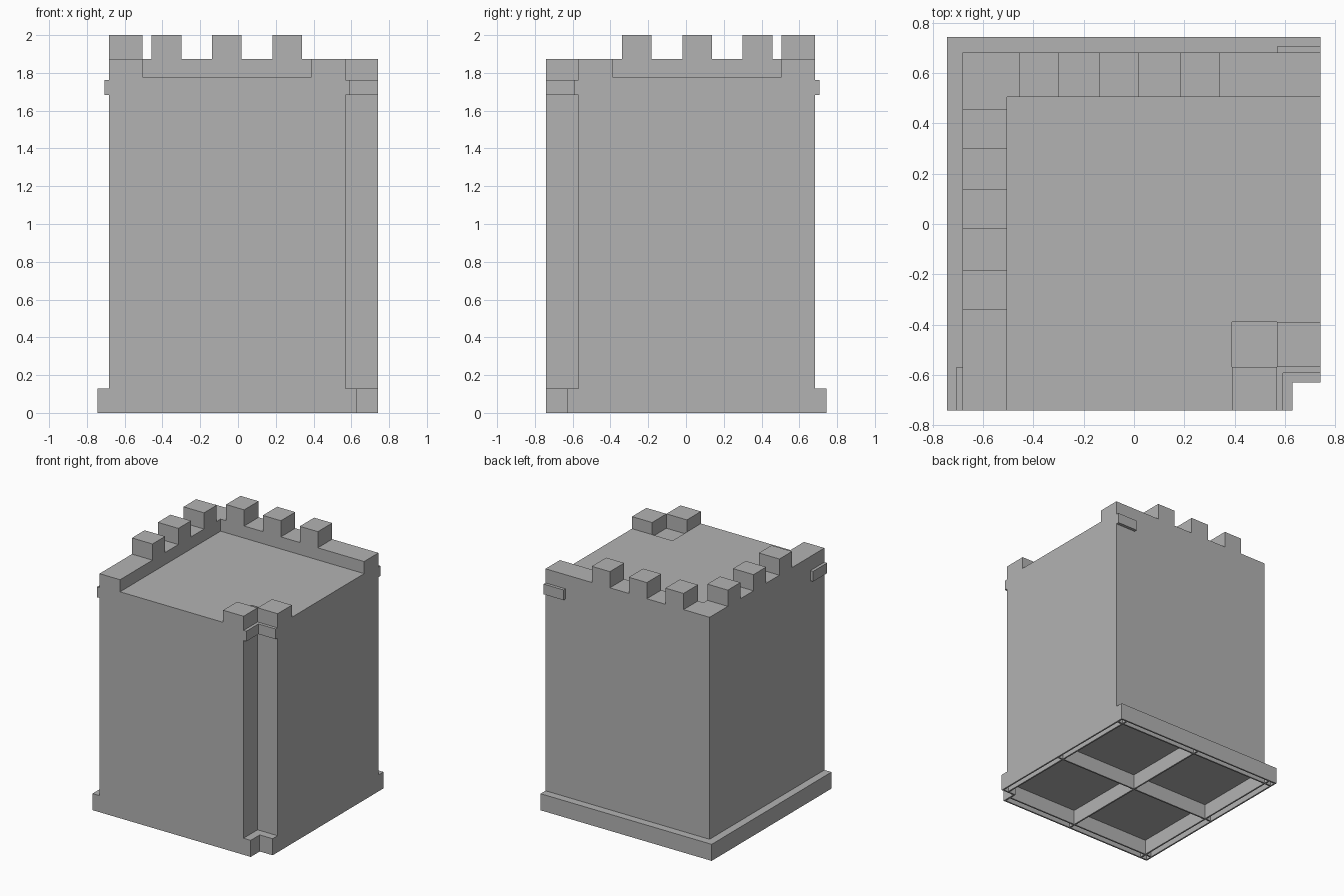
import bpy, bmesh

if "Cube" in bpy.data.objects:
    bpy.data.objects.remove(bpy.data.objects["Cube"])

stone = bpy.data.materials.new("grey_stone")
stone.diffuse_color = (0.45, 0.45, 0.45, 1)
stone.use_nodes = True
stone.node_tree.nodes["Principled BSDF"].inputs["Base Color"].default_value = stone.diffuse_color


def prism(name, outline, z0, z1, hollow=None):
    """Extrude a plan outline from z0 to z1; hollow = (rim, depth) opens the underside."""
    bm = bmesh.new()
    bottom = bm.faces.new([bm.verts.new((x, y, z0)) for x, y in outline])
    ext = bmesh.ops.extrude_face_region(bm, geom=[bottom], use_keep_orig=True)
    top = [v for v in ext["geom"] if isinstance(v, bmesh.types.BMVert)]
    bmesh.ops.translate(bm, verts=top, vec=(0, 0, z1 - z0))
    bmesh.ops.recalc_face_normals(bm, faces=bm.faces)
    if hollow:
        low = min(bm.faces, key=lambda f: f.calc_center_median().z)
        for size in (hollow[0], 0.0005):
            bmesh.ops.inset_region(bm, faces=[low], thickness=size, use_even_offset=True)
            if size == hollow[0]:
                bmesh.ops.translate(bm, verts=low.verts, vec=(0, 0, 0))
        bmesh.ops.translate(bm, verts=low.verts, vec=(0, 0, hollow[1]))
    me = bpy.data.meshes.new(name)
    bm.to_mesh(me)
    bm.free()
    me.materials.append(stone)
    ob = bpy.data.objects.new(name, me)
    bpy.context.collection.objects.link(ob)
    return ob


def box(name, x0, x1, y0, y1, z0, z1):
    return prism(name, [(x0, y0), (x1, y0), (x1, y1), (x0, y1)], z0, z1)


def notched(lo, hi, notch):
    """Square plan with the front right corner cut away."""
    return [(lo, -0.742), (notch, -0.742), (notch, -notch), (0.742, -notch),
            (0.742, hi), (lo, hi)]


# Tower body with its roof
body = prism("tower_body", notched(-0.683, 0.683, 0.568), 0.13, 1.778)

# Shallow recess in the roof behind the corner blocks
cutter = box("roof_recess_cutter", 0.39, 0.568, -0.568, -0.39, 1.76, 1.9)
cutter.hide_render = True
cutter.hide_viewport = True
cut = body.modifiers.new("roof_recess", "BOOLEAN")
cut.operation = "DIFFERENCE"
cut.object = cutter

# Plinth, hollow from below, with ribs inside
prism("plinth", notched(-0.744, 0.744, 0.63), 0, 0.13, hollow=(0.012, 0.12))
t = 0.006
for p in (-0.683, 0, 0.683):
    end = 0.63 if p < -0.6 else 0.735
    box("plinth_rib_across", -0.737, end, p - t, p + t, 0.003, 0.125)
    end = -0.63 if p > 0.6 else -0.735
    box("plinth_rib_along", p - t, p + t, end, 0.737, 0.003, 0.125)

# L-shaped parapet on the back and left walls
prism("parapet", [(-0.683, -0.742), (-0.505, -0.742), (-0.505, 0.505),
                  (0.742, 0.505), (0.742, 0.683), (-0.683, 0.683)], 1.778, 1.873)

# Merlons along both parapet runs
for a in (-0.457, -0.138, 0.183):
    b = a + 0.157
    box("back_merlon", a, b, 0.505, 0.683, 1.873, 2.0)
    box("left_merlon", -0.683, -0.505, -b, -a, 1.873, 2.0)

# Blocks either side of the notched corner
box("corner_block_front", 0.39, 0.568, -0.742, -0.568, 1.76, 1.873)
box("corner_block_right", 0.568, 0.742, -0.568, -0.39, 1.76, 1.873)

# Short ledges under the parapet ends and in the notch
box("left_ledge", -0.707, -0.683, -0.742, -0.568, 1.682, 1.762)
box("back_ledge", 0.568, 0.742, 0.683, 0.707, 1.682, 1.762)
prism("notch_ledge", [(0.568, -0.742), (0.592, -0.742), (0.592, -0.592),
                      (0.742, -0.592), (0.742, -0.568), (0.568, -0.568)], 1.682, 1.762)
